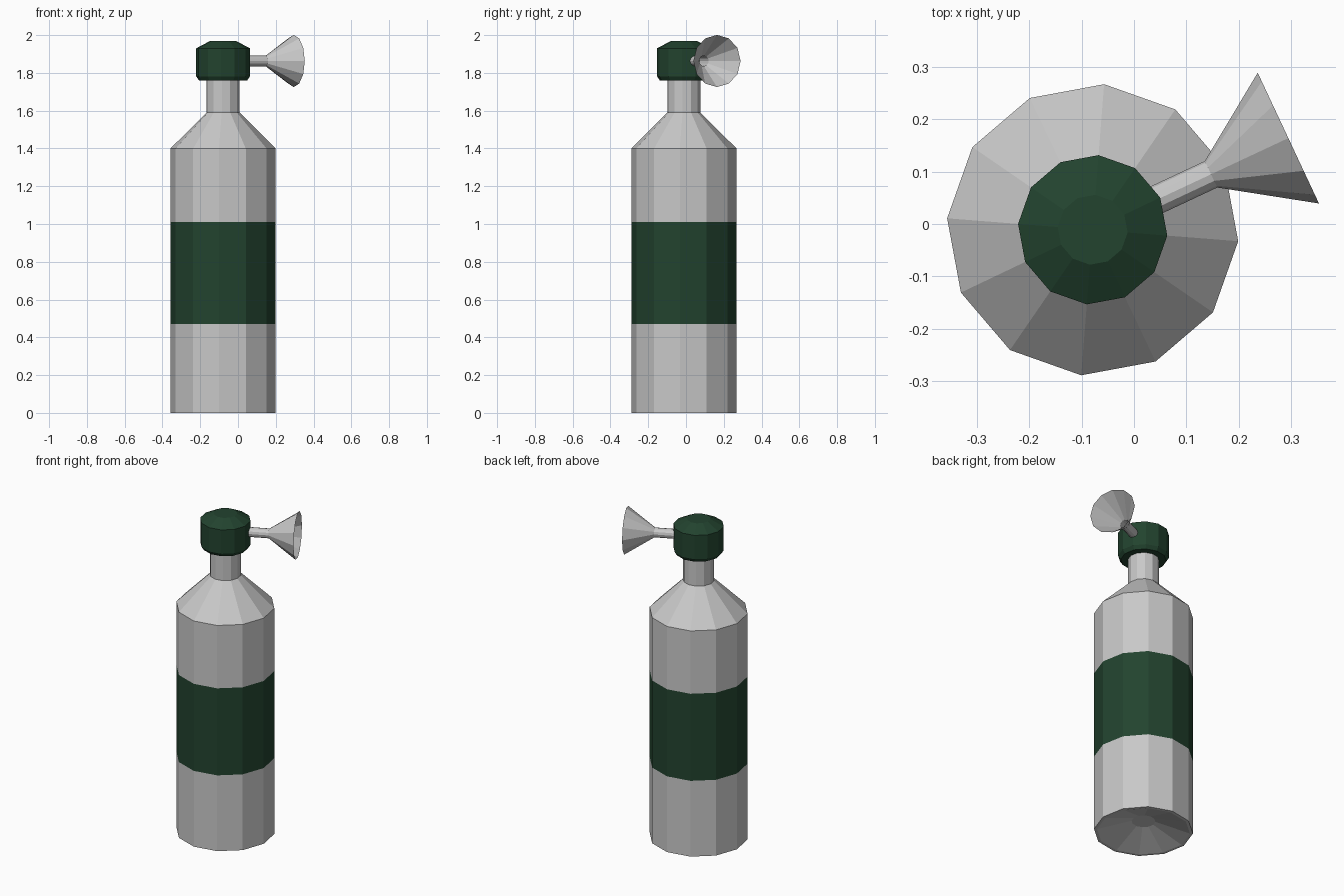
import bpy
import bmesh
from math import cos, sin, pi, radians
from mathutils import Matrix

cube = bpy.data.objects.get("Cube")
if cube:
    bpy.data.objects.remove(cube, do_unlink=True)

SIDES = 12
AXIS_X, AXIS_Y = -0.079, -0.011
TURN = radians(-4.5)


def material(name, rgb):
    mat = bpy.data.materials.new(name)
    mat.use_nodes = True
    mat.diffuse_color = (*rgb, 1)
    mat.node_tree.nodes["Principled BSDF"].inputs["Base Color"].default_value = (*rgb, 1)
    return mat


grey = material("light_grey", (0.58, 0.58, 0.58))
green = material("dark_green", (0.016, 0.056, 0.028))


def lathe(name, profile, matrix, mats, closed=True, rule=None):
    """Spin (radius, height) points round z; optionally cap both ends."""
    bm = bmesh.new()
    rings = []
    for r, z in profile:
        angles = [2 * pi * i / SIDES for i in range(SIDES)]
        rings.append([bm.verts.new((r * cos(a), r * sin(a), z)) for a in angles])
    for low, high in zip(rings, rings[1:]):
        for i in range(SIDES):
            j = (i + 1) % SIDES
            bm.faces.new((low[i], low[j], high[j], high[i]))
    if closed:
        bm.faces.new(list(reversed(rings[0])))
        bm.faces.new(rings[-1])
    if rule:
        for face in bm.faces:
            face.material_index = rule(face.calc_center_median())
    mesh = bpy.data.meshes.new(name)
    bm.to_mesh(mesh)
    bm.free()
    for mat in mats:
        mesh.materials.append(mat)
    obj = bpy.data.objects.new(name, mesh)
    obj.matrix_world = matrix
    bpy.context.collection.objects.link(obj)
    return obj


upright = Matrix.Translation((AXIS_X, AXIS_Y, 0)) @ Matrix.Rotation(TURN, 4, 'Z')

# Tank: dished base, banded wall, shoulder and neck
BAND_LOW, BAND_HIGH = 0.47, 1.01
tank = [(0.067, 0.065), (0.262, 0), (0.279, 0), (0.279, BAND_LOW), (0.279, BAND_HIGH),
        (0.279, 1.4), (0.088, 1.59), (0.088, 1.77)]
lathe("tank", tank, upright, [grey, green],
      rule=lambda c: int(BAND_LOW < c.z < BAND_HIGH))

# Valve cap with bevelled underside and domed top
cap = [(0.08, 1.76), (0.128, 1.76), (0.143, 1.782), (0.143, 1.93), (0.067, 1.97)]
lathe("valve_cap", cap, upright, [green])

# Outlet: thin stem flaring into an open horn, pointing sideways
sideways = (Matrix.Translation((AXIS_X, AXIS_Y, 1.863))
            @ Matrix.Rotation(radians(25.1), 4, 'Z')
            @ Matrix.Rotation(pi / 2, 4, 'Y'))
outlet = [(0.028, 0.1), (0.028, 0.25), (0.138, 0.413)]
lathe("outlet_horn", outlet, sideways, [grey], closed=False)
